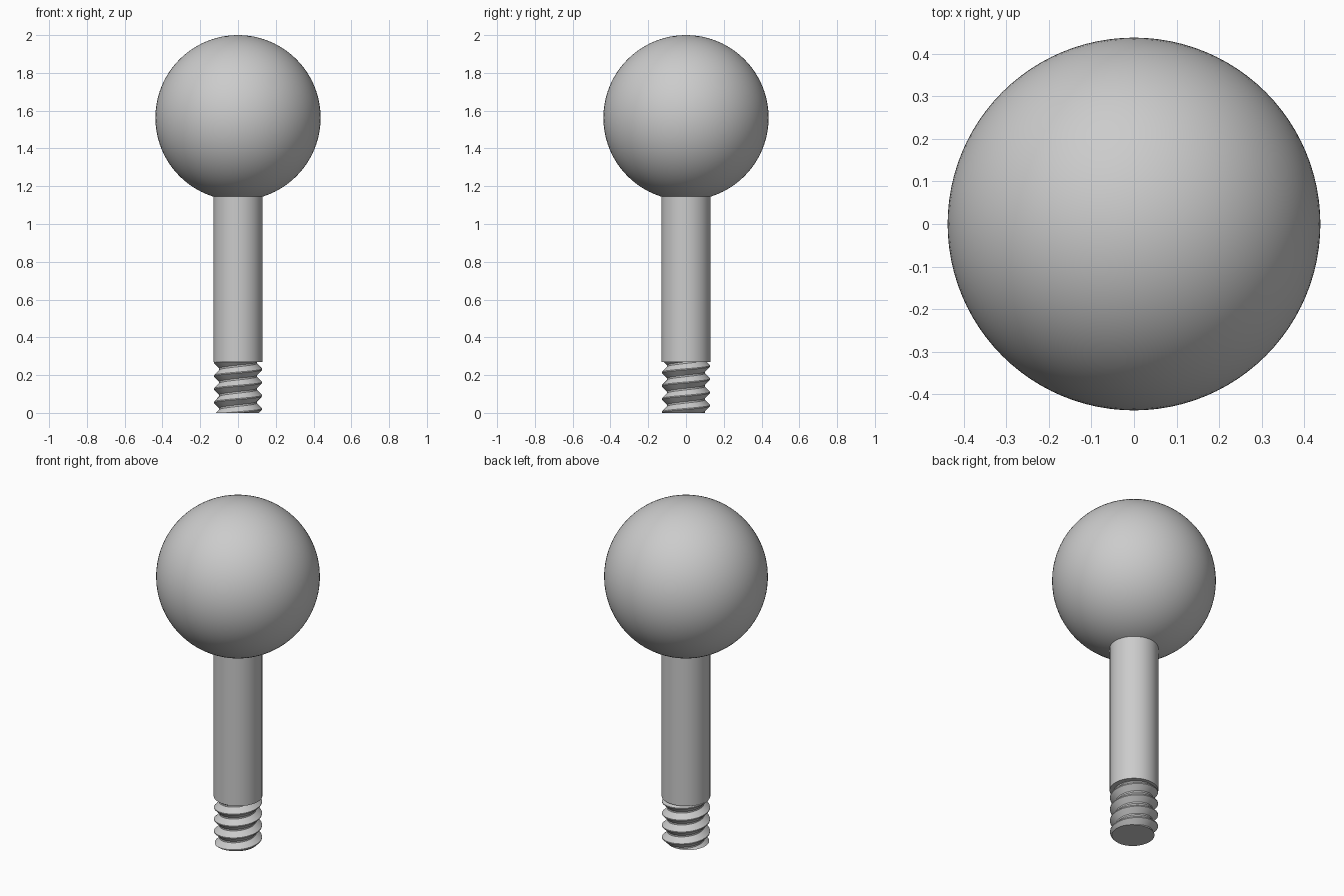
import bpy, bmesh, math

if "Cube" in bpy.data.objects:
    bpy.data.objects.remove(bpy.data.objects["Cube"], do_unlink=True)

BALL_R, SHAFT_R, CREST_R, ROOT_R = 0.4375, 0.13, 0.128, 0.1
THREAD_TOP, PITCH, START = 0.27, 0.07, 0.021
BALL_Z = 2 - BALL_R
SIDES = 64

grey = bpy.data.materials.new("plain grey")
grey.use_nodes = True
grey.diffuse_color = (0.6, 0.6, 0.6, 1)
grey.node_tree.nodes["Principled BSDF"].inputs["Base Color"].default_value = (0.6, 0.6, 0.6, 1)


def finish(obj, name, angle):
    obj.name = name
    obj.data.materials.append(grey)
    bpy.ops.object.select_all(action="DESELECT")
    obj.select_set(True)
    bpy.context.view_layer.objects.active = obj
    bpy.ops.object.shade_smooth_by_angle(angle=math.radians(angle))


# Ball head
bpy.ops.mesh.primitive_uv_sphere_add(segments=96, ring_count=48, radius=BALL_R,
                                     location=(0, 0, BALL_Z))
finish(bpy.context.object, "ball_head", 30)

# Plain shaft, its top end buried in the ball
shaft_top = BALL_Z - BALL_R * 0.9
bpy.ops.mesh.primitive_cylinder_add(vertices=SIDES, radius=SHAFT_R,
                                    depth=shaft_top - THREAD_TOP,
                                    location=(0, 0, (shaft_top + THREAD_TOP) / 2))
finish(bpy.context.object, "shaft", 30)


# Right-handed screw thread, trimmed flat at both ends
def thread_radius(phase):
    off = abs((phase + 0.5) % 1 - 0.5)          # 0 at crest, 0.5 at root
    t = min(max((off - 0.04) / 0.4, 0), 1)
    return CREST_R + (ROOT_R - CREST_R) * t


bm = bmesh.new()
columns = []
for i in range(SIDES + 1):
    turn = i / SIDES
    angle = turn * math.tau
    column = []
    for n in range(-2, 6):
        for phase in (-0.04, 0.04, 0.44, 0.56):
            z = START + PITCH * (turn + n + phase)
            z = min(max(z, 0), THREAD_TOP)
            r = thread_radius((z - START) / PITCH - turn)
            column.append(bm.verts.new((r * math.cos(angle), r * math.sin(angle), z)))
    columns.append(column)
for a, b in zip(columns, columns[1:]):
    for k in range(len(a) - 1):
        bm.faces.new((a[k], b[k], b[k + 1], a[k + 1]))
bmesh.ops.remove_doubles(bm, verts=bm.verts, dist=1e-5)
bmesh.ops.holes_fill(bm, edges=[e for e in bm.edges if e.is_boundary], sides=0)
bmesh.ops.recalc_face_normals(bm, faces=bm.faces)
mesh = bpy.data.meshes.new("screw_thread")
bm.to_mesh(mesh)
bm.free()
thread = bpy.data.objects.new("screw_thread", mesh)
bpy.context.collection.objects.link(thread)
finish(thread, "screw_thread", 25)
